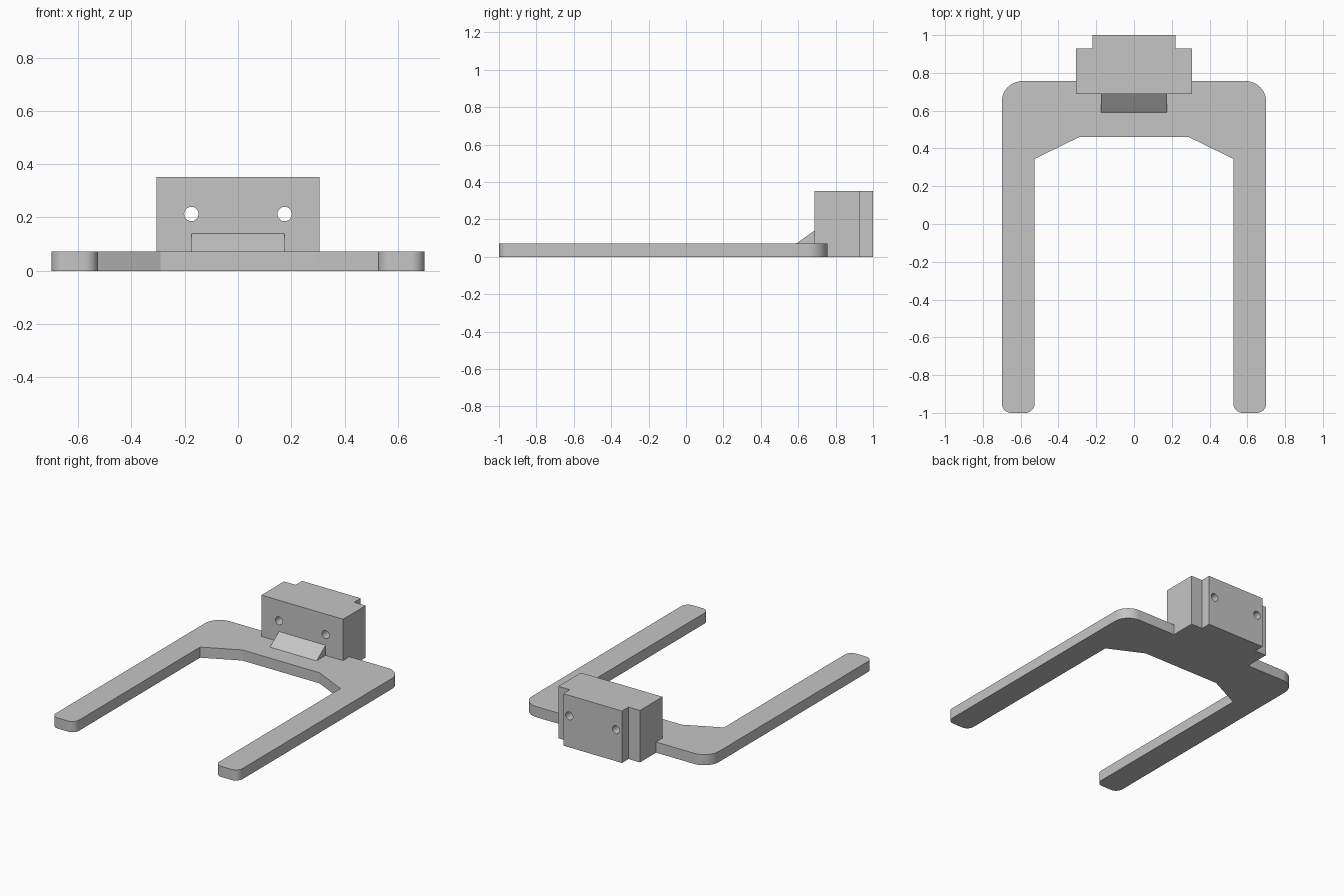
import bpy, bmesh, math
from mathutils import Matrix

cube = bpy.data.objects.get("Cube")
if cube:
    bpy.data.objects.remove(cube, do_unlink=True)

grey = bpy.data.materials.new("light grey")
grey.use_nodes = True
grey.diffuse_color = (0.56, 0.56, 0.56, 1)
grey.node_tree.nodes["Principled BSDF"].inputs["Base Color"].default_value = grey.diffuse_color


def finish(bm, name):
    bmesh.ops.recalc_face_normals(bm, faces=bm.faces)
    mesh = bpy.data.meshes.new(name)
    bm.to_mesh(mesh)
    bm.free()
    mesh.materials.append(grey)
    obj = bpy.data.objects.new(name, mesh)
    bpy.context.collection.objects.link(obj)
    return obj


def prism(points, depth):
    """Extrude 3D outline points along the depth vector."""
    bm = bmesh.new()
    face = bm.faces.new([bm.verts.new(p) for p in points])
    moved = bmesh.ops.extrude_face_region(bm, geom=[face], use_keep_orig=True)["geom"]
    bmesh.ops.translate(bm, vec=depth, verts=[v for v in moved if isinstance(v, bmesh.types.BMVert)])
    return bm


def round_uprights(bm, test, radius):
    edges = [e for e in bm.edges
             if abs(e.verts[0].co.z - e.verts[1].co.z) > 0.01 and test(e.verts[0].co)]
    bmesh.ops.bevel(bm, geom=edges, offset=radius, segments=10, profile=0.5, affect='EDGES')


# Fork-shaped base plate with two arms
right_side = [(0.29, 0.46), (0.526, 0.345), (0.526, -1), (0.7, -1), (0.7, 0.757)]
outline = right_side + [(-x, y) for x, y in reversed(right_side)]
bm = prism([(x, y, 0) for x, y in outline], (0, 0, 0.072))
round_uprights(bm, lambda c: c.y < -0.99, 0.05)
round_uprights(bm, lambda c: c.y > 0.75, 0.11)
base = finish(bm, "fork_base")

# Stepped mounting block
half = [(0.306, 0.688), (0.306, 0.93), (0.22, 0.93), (0.22, 1)]
outline = half + [(-x, y) for x, y in reversed(half)]
block = finish(prism([(x, y, 0) for x, y in outline], (0, 0, 0.352)), "mounting_block")

# Two bolt holes through the block
bm = bmesh.new()
for x in (-0.175, 0.175):
    place = Matrix.Translation((x, 0.85, 0.213)) @ Matrix.Rotation(math.pi / 2, 4, 'X')
    bmesh.ops.create_cone(bm, cap_ends=True, segments=32, radius1=0.027, radius2=0.027,
                          depth=0.6, matrix=place)
cutter = finish(bm, "bolt_hole_cutter")
cutter.hide_render = True
cutter.hide_viewport = True
cut = block.modifiers.new("bolt_holes", 'BOOLEAN')
cut.operation = 'DIFFERENCE'
cut.solver = 'EXACT'
cut.object = cutter
bpy.context.view_layer.update()
cut_mesh = bpy.data.meshes.new_from_object(block.evaluated_get(bpy.context.evaluated_depsgraph_get()))
block.modifiers.clear()
block.data = cut_mesh
bpy.data.objects.remove(cutter, do_unlink=True)

# Sloped brace in front of the block
brace = finish(prism([(-0.175, 0.588, 0.07), (-0.175, 0.69, 0.07), (-0.175, 0.69, 0.142)],
                     (0.35, 0, 0)), "sloped_brace")

# Smooth the rounded corners and holes, keep hard edges
bpy.ops.object.select_all(action='DESELECT')
for obj in (base, block, brace):
    obj.select_set(True)
bpy.context.view_layer.objects.active = base
bpy.ops.object.shade_smooth_by_angle(angle=math.radians(20))
